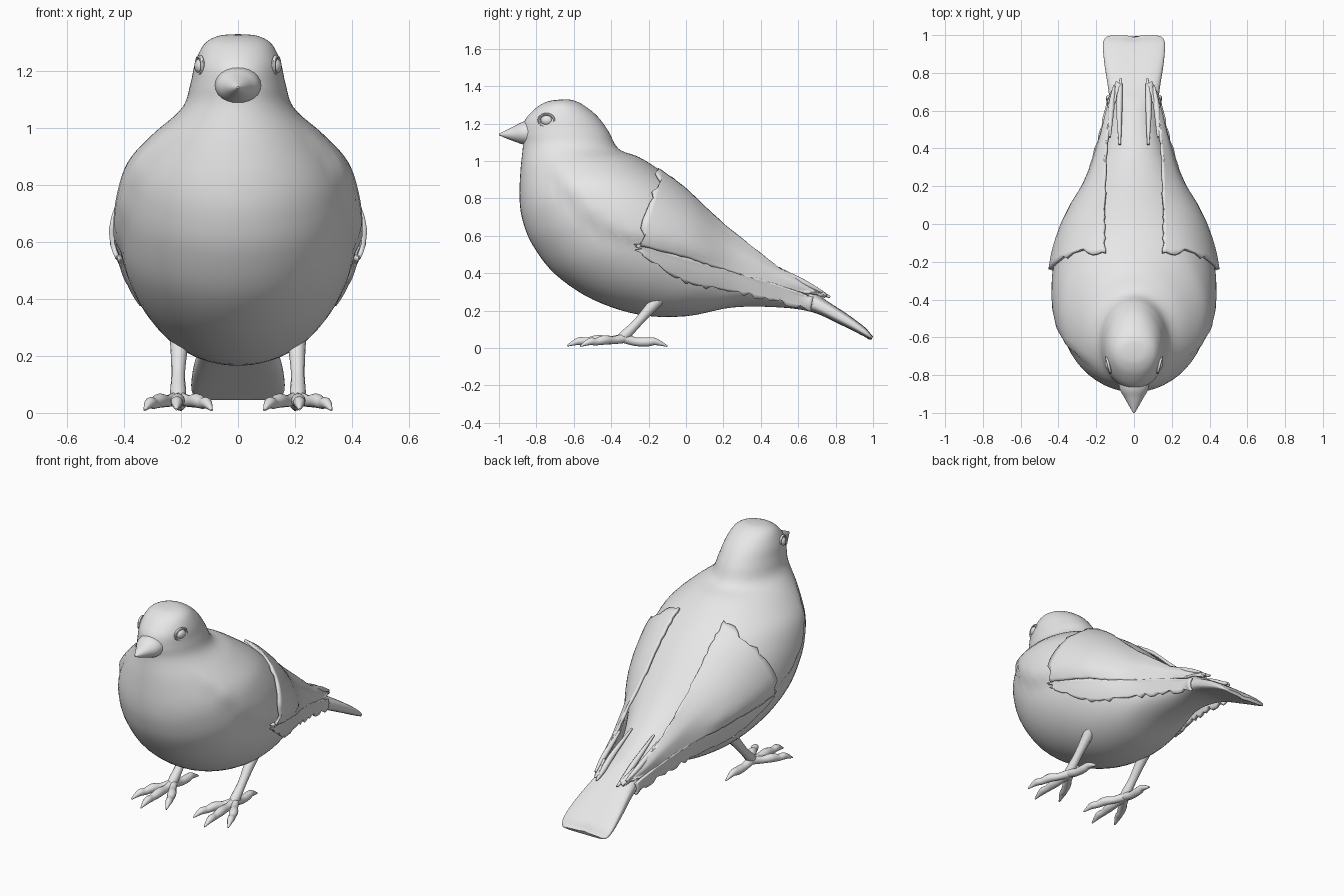
import bpy, bmesh, math, random
from mathutils import Vector, Matrix
from mathutils.bvhtree import BVHTree

random.seed(4)
if "Cube" in bpy.data.objects:
    bpy.data.objects.remove(bpy.data.objects["Cube"])

grey = bpy.data.materials.new("plain_grey")
grey.use_nodes = True
grey.diffuse_color = (0.8, 0.8, 0.8, 1)
grey.node_tree.nodes["Principled BSDF"].inputs["Base Color"].default_value = (0.8, 0.8, 0.8, 1)


def smooth(t):
    t = max(0.0, min(1.0, t))
    return t * t * (3 - 2 * t)


def spline(rows, steps):
    """Smooth curve through rows of numbers."""
    pts = [rows[0]] + list(rows) + [rows[-1]]
    out = []
    for i in range(1, len(pts) - 2):
        for s in range(steps):
            t = s / steps
            out.append([b + 0.5 * t * (c - a + t * (2*a - 5*b + 4*c - d + t * (3*(b - c) + d - a)))
                        for a, b, c, d in zip(*pts[i - 1:i + 3])])
    return out + [list(rows[-1])]


def finish(bm, name, mirror=False, thickness=0, angle=40):
    me = bpy.data.meshes.new(name)
    bmesh.ops.recalc_face_normals(bm, faces=bm.faces)
    bm.to_mesh(me)
    bm.free()
    me.materials.append(grey)
    ob = bpy.data.objects.new(name, me)
    bpy.context.collection.objects.link(ob)
    bpy.ops.object.select_all(action="DESELECT")
    ob.select_set(True)
    bpy.context.view_layer.objects.active = ob
    bpy.ops.object.shade_smooth_by_angle(angle=math.radians(angle))
    if thickness:
        mod = ob.modifiers.new("thickness", "SOLIDIFY")
        mod.thickness, mod.offset = thickness, 0
    if mirror:
        mod = ob.modifiers.new("mirror", "MIRROR")
        mod.use_mirror_merge = False
    return ob


def skin(bm, rings, closed=True):
    """Join rows of points with faces; closed rows also get end caps."""
    vs = [[bm.verts.new(p) for p in r] for r in rings]
    n = len(vs[0])
    for a, b in zip(vs, vs[1:]):
        for j in range(n if closed else n - 1):
            k = (j + 1) % n
            bm.faces.new((a[j], a[k], b[k], b[j]))
    if closed:
        bm.faces.new(vs[0])
        bm.faces.new(vs[-1])
    return vs


def tube(bm, path, sides=12):
    """Round tube through rows of x, y, z, radius."""
    pts = spline(path, 6)
    rings = []
    for i, p in enumerate(pts):
        a, b = pts[max(i - 1, 0)], pts[min(i + 1, len(pts) - 1)]
        t = (Vector(b[:3]) - Vector(a[:3])).normalized()
        u = t.cross(Vector((0, 0, 1))).normalized()
        v = t.cross(u)
        rings.append([Vector(p[:3]) + p[3] * (u * math.cos(q) + v * math.sin(q))
                      for q in (math.tau * k / sides for k in range(sides))])
    skin(bm, rings)


# Body, head and tail: front y, front z, back y, back z, half width
sections = [
    (-.70, 1.326, -.66, 1.329, .02), (-.745, 1.316, -.61, 1.326, .075),
    (-.80, 1.285, -.55, 1.30, .12), (-.86, 1.22, -.475, 1.24, .15),
    (-.875, 1.15, -.415, 1.16, .167), (-.872, 1.08, -.36, 1.065, .195),
    (-.885, .95, -.25, 1.02, .285), (-.89, .80, -.13, .945, .365),
    (-.873, .68, -.02, .865, .40), (-.82, .55, .07, .785, .413),
    (-.70, .395, .16, .695, .405), (-.50, .26, .25, .605, .36),
    (-.25, .178, .36, .505, .285), (0, .17, .45, .44, .21),
    (.25, .217, .56, .38, .15), (.50, .217, .65, .335, .125),
    (.68, .19, .73, .268, .135), (.84, .118, .86, .183, .157),
    (.94, .068, .955, .112, .164), (.985, .047, .99, .072, .15),
    (.993, .046, 1.0, .062, .12)]
N = 56
rings = []
for fy, fz, by, bz, w in spline(sections, 5):
    c = Vector((0, (fy + by) / 2, (fz + bz) / 2))
    h = Vector((0, (by - fy) / 2, (bz - fz) / 2))
    e = 1 - 0.4 * smooth((c.y - .5) / .3)       # the tail is squarer
    ring = []
    for k in range(N):
        q = math.tau * k / N
        co, si = math.cos(q), math.sin(q)
        p = c + h * math.copysign(abs(co) ** e, co)
        p.x = w * math.copysign(abs(si) ** e, si)
        # folded wing shoulder swelling out of the flank
        y, z = p.y, p.z
        edge = .55 + .35 * ((-.25 - y) / .45) ** 2 if y < -.25 else .55 - .28 * (y + .25)
        swell = smooth((z - edge) / .06) * smooth((1.03 - z) / .15) * smooth((.3 - y) / .3)
        p.x += math.copysign(.024 * swell * smooth(abs(p.x) / .22), p.x)
        # shallow notch in the tail end
        p.y -= .012 * smooth((y - .95) / .05) * smooth(1 - abs(p.x) / .05)
        ring.append(p)
    rings.append(ring)
bm = bmesh.new()
skin(bm, rings)
bmesh.ops.recalc_face_normals(bm, faces=bm.faces)
surface = BVHTree.FromBMesh(bm)
finish(bm, "body")

# Beak: y, bottom z, top z, half width
rings = []
for y, lo, hi, w in spline([(-.79, 1.07, 1.225, .085), (-.87, 1.088, 1.21, .077),
                            (-.92, 1.105, 1.185, .05), (-.965, 1.122, 1.163, .025),
                            (-1, 1.138, 1.146, .004)], 5):
    rings.append([Vector((w * math.cos(q), y, (lo + hi) / 2 + (hi - lo) / 2 * math.sin(q)))
                  for q in (math.tau * k / 24 for k in range(24))])
bm = bmesh.new()
skin(bm, rings)
finish(bm, "beak")

# Eyes with a raised lid
bm = bmesh.new()
place = Matrix.Translation((.131, -.745, 1.217)) @ Matrix.Rotation(math.radians(-14), 4, "Z")
bmesh.ops.create_uvsphere(bm, u_segments=20, v_segments=12, radius=1,
                          matrix=place @ Matrix.Diagonal((.022, .032, .027, 1)))
finish(bm, "eye", mirror=True)
bm = bmesh.new()
lid = []
for a in (math.tau * k / 24 for k in range(25)):
    out = Vector((0, math.cos(a) * .041, math.sin(a) * .033))
    lid.append([place @ (out * (1 + .2 * math.cos(q)) + Vector((.008 * math.sin(q) + .004, 0, 0)))
                for q in (math.tau * k / 8 for k in range(8))])
skin(bm, lid)
finish(bm, "eyelid", mirror=True)


def feather_layer(name, rows, across, lift, ragged):
    """Thin shell hugging the flank; each row runs from the top to the lower edge."""
    grid = []
    for i, row in enumerate(spline(rows, 9)):
        corners = [row[k:k + 3] for k in range(0, len(row), 3)]
        line = []
        strip = spline(corners, across)
        for j, p in enumerate(strip):
            p = Vector(p)
            if i == 0:
                p.y += random.uniform(-.025, .025)
            if j == len(strip) - 1:
                p.z += random.uniform(-ragged, ragged)
            if j == 0:
                p.x += random.uniform(-.006, .006)
            near, n, _, _ = surface.find_nearest(p)
            target = near + n * lift
            free = smooth((p.y - .05) / .4) if (p - near).dot(n) > lift else 0
            line.append(target.lerp(p, free))
        grid.append(line)
    bm = bmesh.new()
    skin(bm, grid, closed=False)
    finish(bm, name, mirror=True, thickness=.016, angle=50)


feather_layer("wing_upper", [
    (.15, -.15, .94, .33, -.18, .82, .43, -.26, .55),
    (.16, .05, .82, .31, .04, .68, .375, 0, .48),
    (.16, .25, .64, .24, .24, .54, .27, .20, .42),
    (.14, .45, .46, .175, .44, .42, .19, .42, .355),
    (.115, .60, .375, .14, .60, .34, .135, .60, .30),
    (.075, .74, .29, .09, .75, .275, .095, .72, .26)], 8, .018, .004)
feather_layer("wing_lower", [
    (.41, -.26, .56, .40, -.25, .51),
    (.37, -.02, .49, .345, 0, .345),
    (.27, .20, .43, .25, .20, .305),
    (.19, .43, .36, .165, .45, .26),
    (.125, .68, .27, .12, .67, .205)], 6, .01, .014)

# Long feather tips lying over the rump
bm = bmesh.new()
tube(bm, [(.075, .42, .455, .006), (.078, .6, .365, .016), (.075, .70, .305, .015), (.07, .77, .272, .006)])
tube(bm, [(.13, .46, .44, .008), (.12, .62, .355, .016), (.105, .73, .30, .006)])
tube(bm, [(.13, .55, .28, .008), (.125, .65, .25, .014), (.12, .71, .225, .005)])
finish(bm, "wing_tips", mirror=True)

# Legs
bm = bmesh.new()
tube(bm, [(.205, -.08, .33, .04), (.207, -.18, .225, .03), (.21, -.26, .135, .024),
          (.21, -.325, .07, .028), (.21, -.36, .045, .02)])
finish(bm, "leg", mirror=True)

# Feet: three toes forward, one back, each ending in a claw
bm = bmesh.new()
start = (.21, -.33, .052, .026)
tube(bm, [start, (.21, -.40, .042, .022), (.212, -.47, .043, .026), (.214, -.53, .036, .02),
          (.215, -.575, .036, .02), (.216, -.635, .012, .004)])
for side in (-1, 1):
    tube(bm, [start] + [(.21 + side * dx, y, z, r) for dx, y, z, r in (
        (.035, -.385, .042, .021), (.065, -.435, .043, .025), (.085, -.48, .034, .02),
        (.10, -.515, .034, .019), (.118, -.565, .01, .004))])
tube(bm, [start, (.208, -.27, .034, .023), (.205, -.21, .032, .024),
          (.203, -.165, .034, .019), (.20, -.10, .01, .004)])
finish(bm, "foot", mirror=True)
